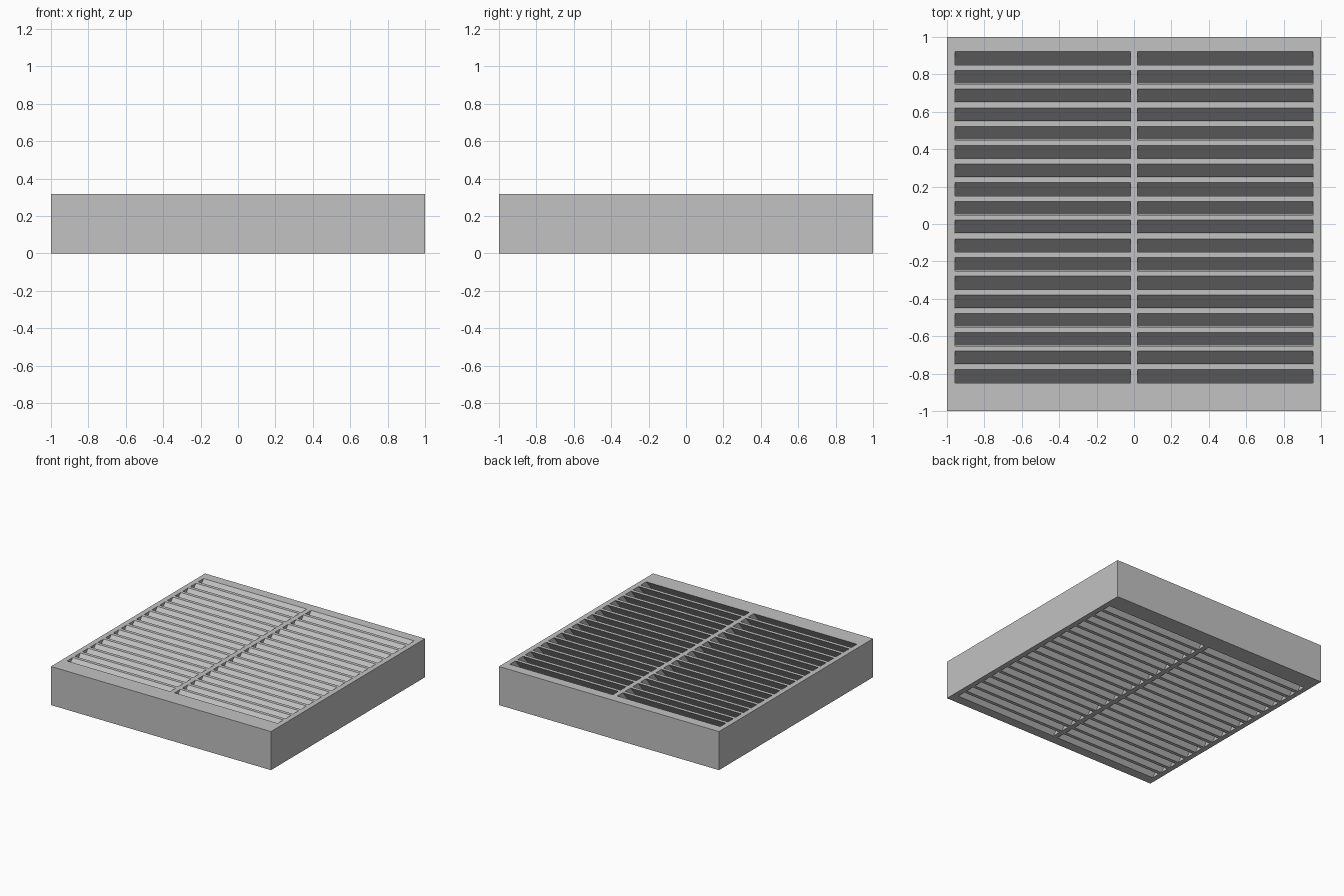
import bpy
import bmesh

if "Cube" in bpy.data.objects:
    bpy.data.objects.remove(bpy.data.objects["Cube"])

HEIGHT = 0.317      # overall height
PLATE = 0.083       # thickness of the louvred top and bottom
LEAN = 0.07         # how far each slot slants towards the front through a plate
SLOT = 0.072        # slot width
PITCH = 0.1
ROWS = 18
COLUMNS = [(-0.957, -0.02), (0.02, 0.957)]

grey = bpy.data.materials.new("grey_metal")
grey.diffuse_color = (0.54, 0.54, 0.54, 1)
grey.use_nodes = True
grey.node_tree.nodes["Principled BSDF"].inputs["Base Color"].default_value = grey.diffuse_color


def make_object(name, bm):
    bmesh.ops.recalc_face_normals(bm, faces=bm.faces)
    mesh = bpy.data.meshes.new(name)
    bm.to_mesh(mesh)
    bm.free()
    mesh.materials.append(grey)
    obj = bpy.data.objects.new(name, mesh)
    bpy.context.collection.objects.link(obj)
    return obj


def add_prism(bm, x0, x1, y0, y1, z0, z1, lean=0.0):
    """Box whose bottom is shifted by lean towards -y."""
    profile = [(y0 - lean, z0), (y1 - lean, z0), (y1, z1), (y0, z1)]
    left, right = [[bm.verts.new((x, y, z)) for y, z in profile] for x in (x0, x1)]
    bm.faces.new(left)
    bm.faces.new(right)
    for i in range(4):
        j = (i + 1) % 4
        bm.faces.new((left[i], left[j], right[j], right[i]))


def cut(target, cutter):
    mod = target.modifiers.new("cut", 'BOOLEAN')
    mod.operation = 'DIFFERENCE'
    mod.solver = 'EXACT'
    mod.object = cutter
    bpy.context.view_layer.objects.active = target
    bpy.ops.object.modifier_apply(modifier=mod.name)
    bpy.data.objects.remove(cutter)


# Outer casing
bm = bmesh.new()
add_prism(bm, -1, 1, -1, 1, 0, HEIGHT)
casing = make_object("vent_casing", bm)

# Hollow inside
bm = bmesh.new()
add_prism(bm, -0.975, 0.975, -0.975, 0.975, PLATE, HEIGHT - PLATE)
cut(casing, make_object("cavity_cutter", bm))

# Slanted slots through the top and bottom plates
over = 0.008
slope = LEAN / PLATE
bm = bmesh.new()
for top in (HEIGHT, PLATE):
    for row in range(ROWS):
        y = -0.851 + row * PITCH + over * slope
        for x0, x1 in COLUMNS:
            add_prism(bm, x0, x1, y, y + SLOT, top - PLATE - over, top + over,
                      (PLATE + 2 * over) * slope)
cut(casing, make_object("slot_cutter", bm))
